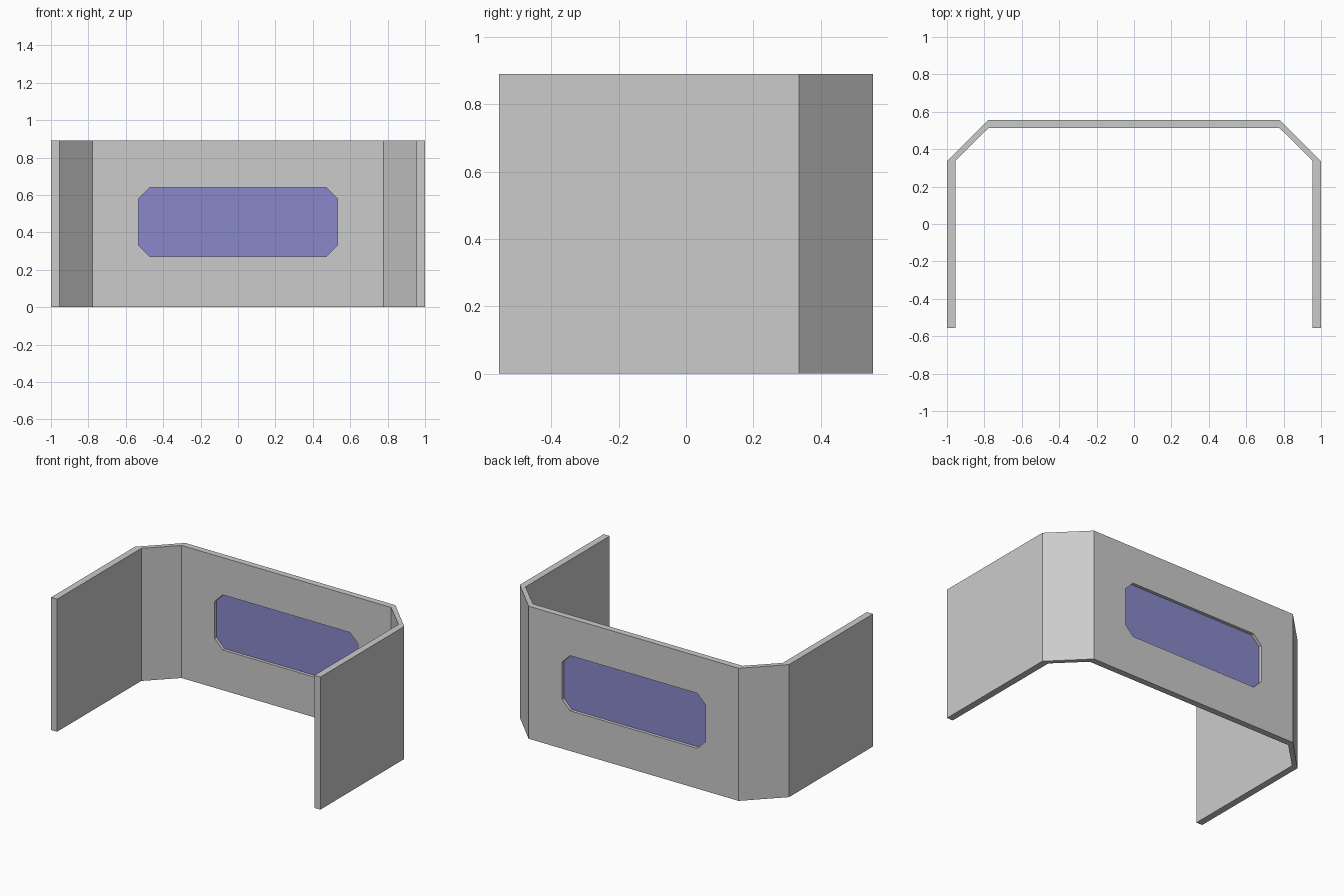
import bpy, bmesh
from mathutils import Vector

if "Cube" in bpy.data.objects:
    bpy.data.objects.remove(bpy.data.objects["Cube"])


def prism(name, points, offset=None):
    """Flat polygon from points, optionally extruded by offset."""
    bm = bmesh.new()
    face = bm.faces.new([bm.verts.new(p) for p in points])
    if offset:
        ext = bmesh.ops.extrude_face_region(bm, geom=[face], use_keep_orig=True)
        verts = [g for g in ext["geom"] if isinstance(g, bmesh.types.BMVert)]
        bmesh.ops.translate(bm, vec=Vector(offset), verts=verts)
    bmesh.ops.recalc_face_normals(bm, faces=bm.faces)
    mesh = bpy.data.meshes.new(name)
    bm.to_mesh(mesh)
    bm.free()
    obj = bpy.data.objects.new(name, mesh)
    bpy.context.collection.objects.link(obj)
    return obj


def chamfered_rect(x, z0, z1, c, y):
    """Window outline with cut corners in the XZ plane."""
    right = [(x - c, y, z0), (x, y, z0 + c), (x, y, z1 - c), (x - c, y, z1)]
    return right + [(-px, py, pz) for px, py, pz in reversed(right)]


# U-shaped wall with angled corners
HEIGHT = 0.89
outer = [(1, -0.555), (1, 0.335), (0.78, 0.555)]
inner = [(0.778, 0.513), (0.955, 0.338), (0.955, -0.555)]
mirror = lambda pts: [(-x, y) for x, y in reversed(pts)]
plan = outer + mirror(outer) + mirror(inner) + inner
# order: right outer, left outer, left inner, right inner
wall = prism("wall", [(x, y, 0) for x, y in plan], (0, 0, HEIGHT))

# Window opening through the back wall
cutter = prism("window_cutter", chamfered_rect(0.532, 0.27, 0.64, 0.06, 0.45), (0, 0.2, 0))
cutter.hide_render = True
cut = wall.modifiers.new("window_opening", "BOOLEAN")
cut.operation = "DIFFERENCE"
cut.solver = "EXACT"
cut.object = cutter
bpy.context.view_layer.objects.active = wall
bpy.ops.object.modifier_apply(modifier=cut.name)
bpy.data.objects.remove(cutter)

# Glass pane in the middle of the wall thickness
pane = prism("window_pane", chamfered_rect(0.532, 0.27, 0.64, 0.06, 0.534))
glass = bpy.data.materials.new("glass")
glass.diffuse_color = (0.25, 0.25, 0.6, 1)
glass.use_nodes = True
glass.node_tree.nodes["Principled BSDF"].inputs["Base Color"].default_value = glass.diffuse_color
pane.data.materials.append(glass)
